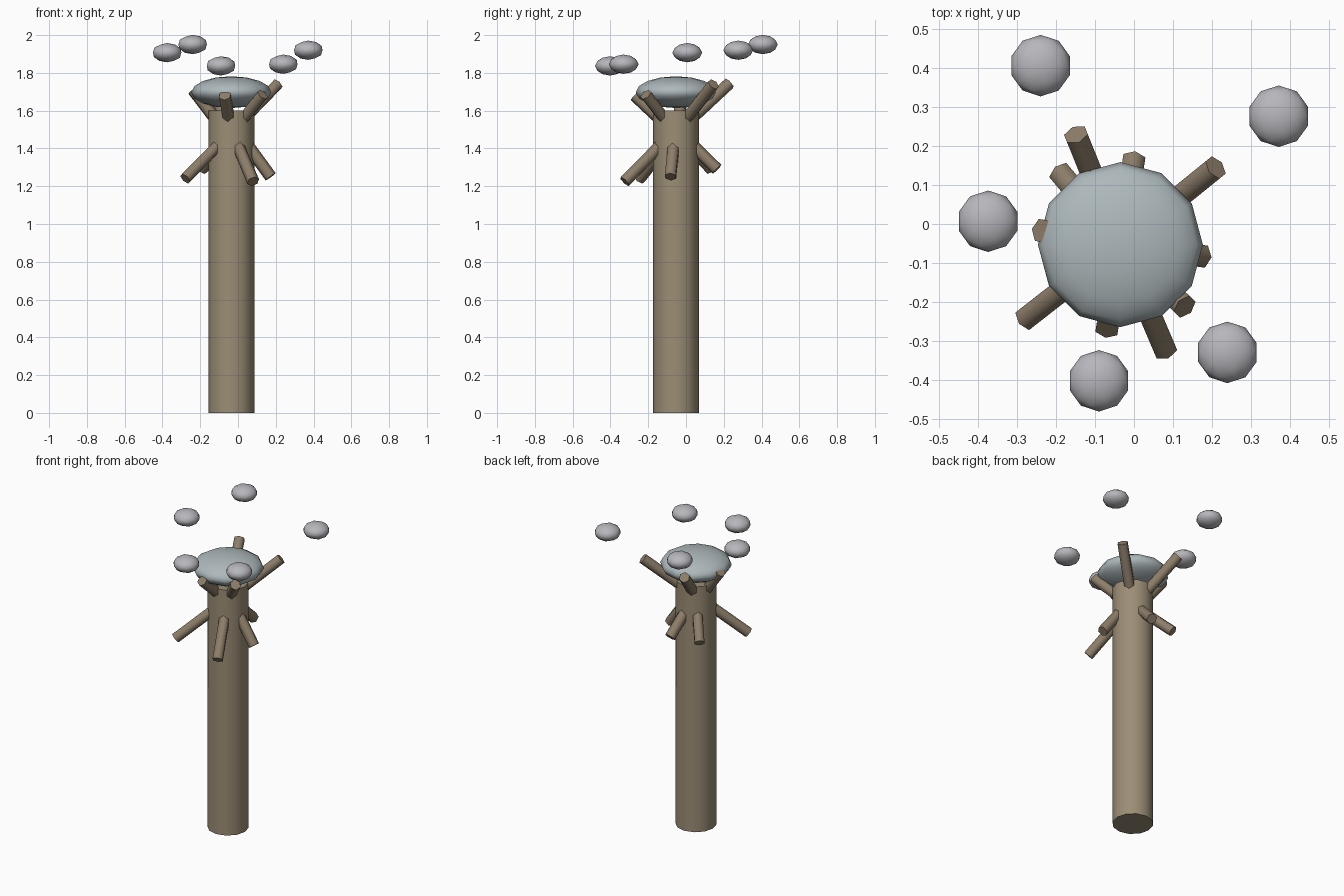
import bpy
from math import cos, sin, radians
from mathutils import Vector

if "Cube" in bpy.data.objects:
    bpy.data.objects.remove(bpy.data.objects["Cube"])

CX, CY = -0.035, -0.053   # trunk axis


def material(name, rgb):
    m = bpy.data.materials.new(name)
    m.diffuse_color = (*rgb, 1)
    m.use_nodes = True
    m.node_tree.nodes["Principled BSDF"].inputs["Base Color"].default_value = m.diffuse_color
    return m


BARK = material("bark", (0.33, 0.27, 0.18))
TWIG = material("twig_bark", (0.27, 0.21, 0.145))
CROWN = material("crown_grey", (0.42, 0.48, 0.50))
PUFF = material("puff_grey", (0.47, 0.47, 0.50))


def finish(name, mat, angle):
    ob = bpy.context.object
    ob.name = name
    ob.data.materials.append(mat)
    bpy.ops.object.shade_smooth_by_angle(angle=radians(angle))
    return ob


def rod(name, a, b, radius, sides, mat):
    a, b = Vector(a), Vector(b)
    d = b - a
    bpy.ops.mesh.primitive_cylinder_add(vertices=sides, radius=radius,
                                        depth=d.length, location=(a + b) / 2)
    bpy.context.object.rotation_euler = d.to_track_quat('Z', 'Y').to_euler()
    return finish(name, mat, 65)


def polar(angle, r, z):
    t = radians(angle)
    return (CX + r * cos(t), CY + r * sin(t), z)


# Trunk
rod("trunk", (CX, CY, 0), (CX, CY, 1.6), 0.122, 12, BARK)

# Rising twigs near the top: direction, tip distance, tip height
for i, (ang, r, z) in enumerate([(39, .315, 1.74), (112, .305, 1.745),
                                 (170, .205, 1.71), (261, .22, 1.68),
                                 (316, .23, 1.685)]):
    rod(f"upper_twig_{i + 1}", polar(ang, .085, 1.555), polar(ang, r, z),
        0.033, 6, TWIG)

# Drooping twigs below
for i, (ang, r, z) in enumerate([(218, .31, 1.24), (293, .295, 1.225),
                                 (352, .21, 1.25), (81, .22, 1.29),
                                 (130, .24, 1.29)]):
    rod(f"lower_twig_{i + 1}", polar(ang, .085, 1.42), polar(ang, r, z),
        0.033, 6, TWIG)

# Flattened crown
bpy.ops.mesh.primitive_uv_sphere_add(segments=12, ring_count=8, radius=1,
                                     location=(CX, CY, 1.698))
bpy.context.object.scale = (0.212, 0.212, 0.084)
finish("crown", CROWN, 80)

# Floating puffs around the crown
for i, p in enumerate([(-.24, .407, 1.95), (.372, .277, 1.92),
                       (-.375, .007, 1.907), (-.09, -.403, 1.837),
                       (.24, -.33, 1.846)]):
    bpy.ops.mesh.primitive_ico_sphere_add(subdivisions=2, radius=1, location=p)
    bpy.context.object.scale = (0.079, 0.079, 0.051)
    finish(f"puff_{i + 1}", PUFF, 80)
